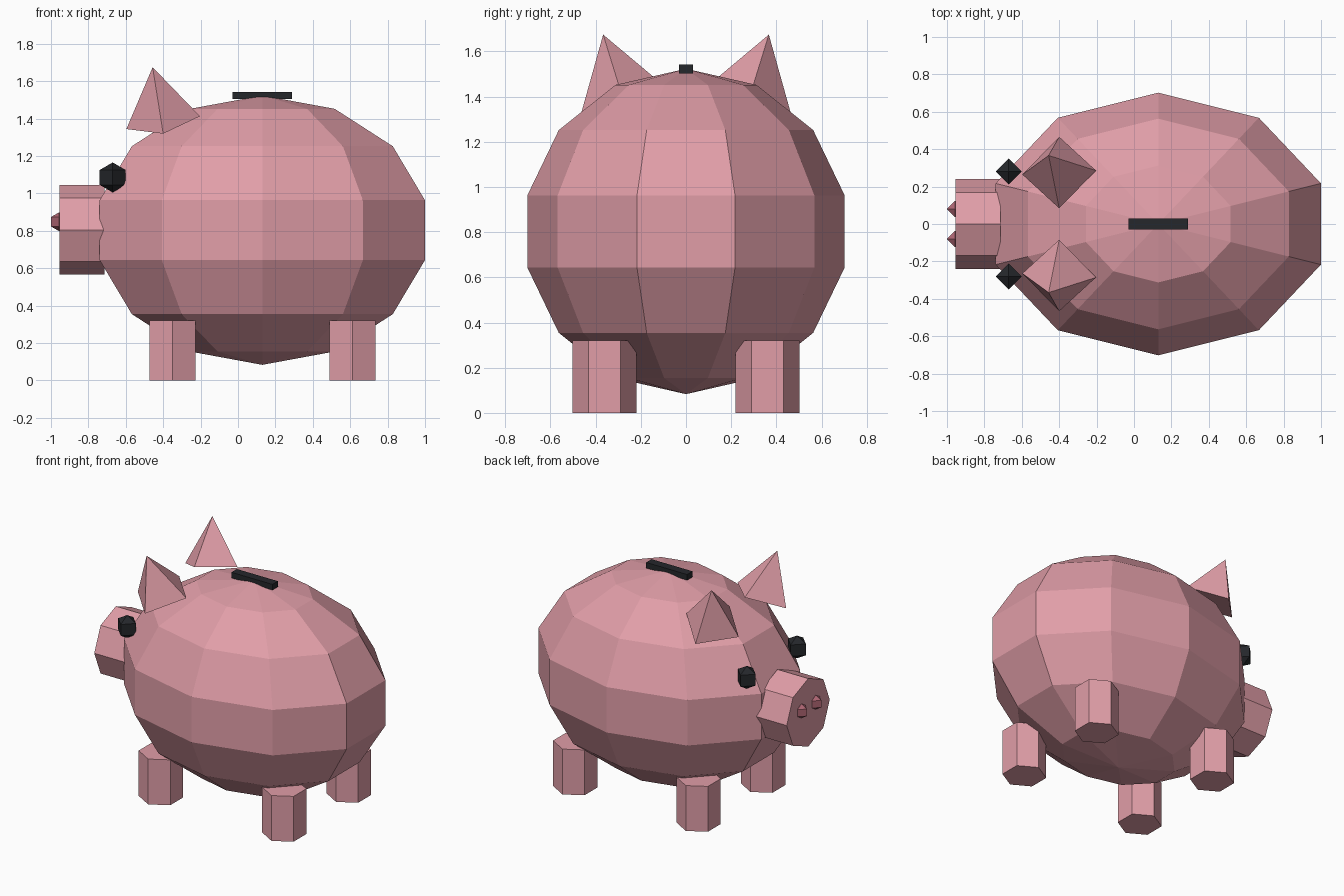
import bpy, bmesh
from math import pi
from mathutils import Matrix, Vector

if "Cube" in bpy.data.objects:
    bpy.data.objects.remove(bpy.data.objects["Cube"])


def material(name, rgb):
    m = bpy.data.materials.new(name)
    m.diffuse_color = (*rgb, 1)
    m.use_nodes = True
    m.node_tree.nodes["Principled BSDF"].inputs["Base Color"].default_value = m.diffuse_color
    return m


PINK = material("pink", (0.75, 0.34, 0.39))
ROSE = material("dark_pink", (0.42, 0.13, 0.17))
BLACK = material("black", (0.018, 0.02, 0.024))
T = Matrix.Translation


def finish(name, bm, mat):
    me = bpy.data.meshes.new(name)
    bm.to_mesh(me)
    bm.free()
    me.materials.append(mat)
    ob = bpy.data.objects.new(name, me)
    bpy.context.collection.objects.link(ob)
    return ob


def ball(name, loc, size, segs, rings, mat):
    bm = bmesh.new()
    bmesh.ops.create_uvsphere(bm, u_segments=segs, v_segments=rings, radius=1,
                              matrix=T(loc) @ Matrix.Diagonal((*size, 1)))
    return finish(name, bm, mat)


def cone(name, matrix, r1, r2, depth, segs, mat):
    # base sits at the matrix origin, axis runs along local z
    bm = bmesh.new()
    bmesh.ops.create_cone(bm, cap_ends=True, segments=segs, radius1=r1, radius2=r2,
                          depth=depth, matrix=matrix @ T((0, 0, depth / 2)))
    bmesh.ops.remove_doubles(bm, verts=bm.verts, dist=1e-5)
    return finish(name, bm, mat)


# body
ball("body", (0.13, 0, 0.803), (0.938, 0.72, 0.72), 10, 7, PINK)

# coin slot
bm = bmesh.new()
bmesh.ops.create_cube(bm, size=1, matrix=T((0.13, 0, 1.523)) @ Matrix.Diagonal((0.32, 0.06, 0.04, 1)))
finish("coin_slot", bm, BLACK)

# snout
cone("snout", T((-0.714, 0, 0.805)) @ Matrix.Rotation(-pi / 2, 4, 'Y'), 0.24, 0.24, 0.24, 8, PINK)

for side, s in (("left", -1), ("right", 1)):
    # face details
    ball(f"{side}_eye", (-0.67, s * 0.28, 1.085), (0.08,) * 3, 4, 3, BLACK)
    ball(f"{side}_nostril", (-0.957, s * 0.08, 0.848), (0.05,) * 3, 4, 3, ROSE)
    # ears lean outward and towards the snout
    tilt = Matrix.Rotation(-0.3 * s, 4, 'X') @ Matrix.Rotation(-0.18, 4, 'Y')
    cone(f"{side}_ear", T((-0.40, s * 0.275, 1.378)) @ tilt, 0.2, 0, 0.315, 4, PINK)
    # legs
    for end, x in (("front", -0.35), ("back", 0.613)):
        cone(f"{end}_{side}_leg", T((x, s * 0.36, 0)), 0.142, 0.142, 0.32, 6, PINK)
